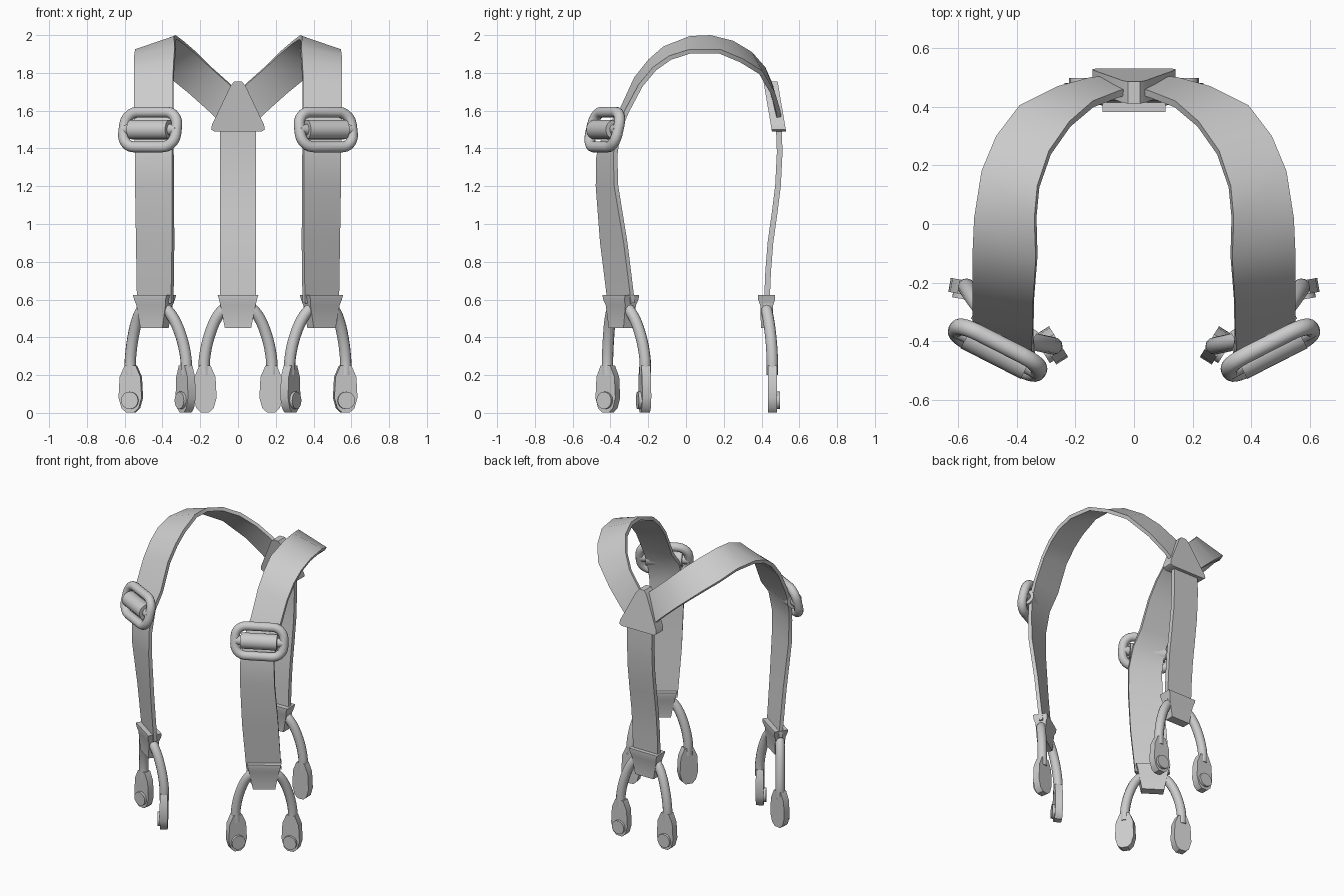
import bpy, bmesh, math
from mathutils import Vector, Matrix

if "Cube" in bpy.data.objects:
    bpy.data.objects.remove(bpy.data.objects["Cube"])

GREY = bpy.data.materials.new("grey")
GREY.diffuse_color = (0.6, 0.6, 0.6, 1)
GREY.use_nodes = True
GREY.node_tree.nodes["Principled BSDF"].inputs["Base Color"].default_value = GREY.diffuse_color
MIRROR_X = Matrix.Scale(-1, 4, (1, 0, 0))


def loft(name, rings, matrix=Matrix(), closed=False):
    """Skin a list of point rings into a solid object."""
    bm = bmesh.new()
    loops = [[bm.verts.new(matrix @ Vector(p)) for p in r] for r in rings]
    n = len(loops[0])
    for a, b in zip(loops, loops[1:] + loops[:1] if closed else loops[1:]):
        for i in range(n):
            j = (i + 1) % n
            bm.faces.new((a[i], a[j], b[j], b[i]))
    if not closed:
        bm.faces.new(loops[0])
        bm.faces.new(loops[-1])
    bmesh.ops.recalc_face_normals(bm, faces=bm.faces)
    me = bpy.data.meshes.new(name)
    bm.to_mesh(me)
    bm.free()
    me.materials.append(GREY)
    ob = bpy.data.objects.new(name, me)
    bpy.context.collection.objects.link(ob)
    bpy.ops.object.select_all(action='DESELECT')
    ob.select_set(True)
    bpy.context.view_layer.objects.active = ob
    bpy.ops.object.shade_smooth_by_angle(angle=math.radians(35))
    return ob


def tube(name, path, radius, matrix=Matrix(), closed=False, sides=12):
    """Sweep a circle along a path lying roughly in the local xz plane."""
    pts = [Vector(p) for p in path]
    rings = []
    for i, p in enumerate(pts):
        if closed:
            t = pts[(i + 1) % len(pts)] - pts[i - 1]
        else:
            t = pts[min(i + 1, len(pts) - 1)] - pts[max(i - 1, 0)]
        side = t.cross(Vector((0, 1, 0))).normalized()
        up = side.cross(t).normalized()
        rings.append([p + radius * (math.cos(a) * side + math.sin(a) * up)
                      for a in (2 * math.pi * k / sides for k in range(sides))])
    return loft(name, rings, matrix, closed)


def strap(name, edges, thickness, matrix=Matrix()):
    """Flat band between pairs of inner and outer edge points."""
    e = [(Vector(a), Vector(b)) for a, b in edges]
    mid = [(a + b) / 2 for a, b in e]
    rings = []
    for i, (a, b) in enumerate(e):
        t = mid[min(i + 1, len(e) - 1)] - mid[max(i - 1, 0)]
        n = (b - a).cross(t).normalized() * thickness
        rings.append([a, b, b - n, a - n])
    return loft(name, rings, matrix)


def smooth_path(pts, steps=4):
    """Catmull-Rom interpolation through points."""
    p = [Vector(q) for q in pts]
    p = [2 * p[0] - p[1]] + p + [2 * p[-1] - p[-2]]
    out = []
    for a, b, c, d in zip(p, p[1:], p[2:], p[3:]):
        for k in range(steps):
            t = k / steps
            out.append(0.5 * (2 * b + (c - a) * t + (2 * a - 5 * b + 4 * c - d) * t * t
                              + (3 * b - a - 3 * c + d) * t ** 3))
    return out + [p[-2]]


def clip(name, matrix, bend, flare):
    """Tapered strap end with two wire legs, paddles and buttons; local +y faces out."""
    body = [(0.45, 0.07, 0.03), (0.57, 0.093, 0.034), (0.6, 0.1, 0.045), (0.625, 0.108, 0.045)]
    loft(name + "_body", [[(-w, -d, z), (w, -d, z), (w, d, z), (-w, d, z)]
                          for z, w, d in body], matrix)
    for s, label in ((-1, "_left"), (1, "_right")):
        # wire leg
        leg = [(0.03, 0, 0.56), (0.08, 0, 0.545), (0.125, bend * .4, 0.48),
               (0.16, bend * .8, 0.38), (0.178, bend, 0.28), (0.178, bend, 0.2)]
        tube(name + label + "_leg", smooth_path([(s * x, y, z) for x, y, z in leg]), 0.03, matrix)
        # paddle and button
        m = matrix @ Matrix.Translation((s * 0.175, bend, 0)) @ Matrix.Rotation(-s * flare, 4, 'Z')
        half = [(0.022, 0.003), (0.046, 0.025), (0.062, 0.08), (0.056, 0.19), (0.03, 0.25)]
        outline = half + [(-x, z) for x, z in reversed(half)]
        loft(name + label + "_paddle", [[(x, y, z) for x, z in outline] for y in (-.024, .024)], m)
        ring = [(math.cos(k * math.pi / 8), math.sin(k * math.pi / 8)) for k in range(16)]
        loft(name + label + "_button", [[(0.046 * c, y, 0.066 + 0.046 * d) for c, d in ring]
                                        for y in (0.02, 0.04)], m)


# Shoulder strap edges: (inner edge, outer edge) from front clip over to the back
SHOULDER = [
    ((.355, -.415, .58), (.535, -.29, .58)), ((.35, -.455, .9), (.54, -.33, .9)),
    ((.35, -.478, 1.2), (.545, -.38, 1.2)), ((.35, -.475, 1.36), (.545, -.385, 1.36)),
    ((.35, -.435, 1.5), (.55, -.37, 1.49)), ((.345, -.355, 1.6), (.55, -.325, 1.6)),
    ((.345, -.275, 1.775), (.55, -.25, 1.74)), ((.34, -.2, 1.87), (.55, -.175, 1.83)),
    ((.335, -.12, 1.94), (.55, -.09, 1.89)), ((.34, .02, 1.995), (.545, .02, 1.925)),
    ((.33, .13, 2.0), (.52, .18, 1.925)), ((.29, .25, 1.97), (.47, .3, 1.875)),
    ((.22, .35, 1.91), (.39, .405, 1.81)), ((.14, .42, 1.83), (.26, .47, 1.7)),
    ((.05, .455, 1.75), (.15, .5, 1.6)), ((.01, .465, 1.71), (.1, .505, 1.55))]

for side, mirror in (("right", Matrix()), ("left", MIRROR_X)):
    strap(side + "_shoulder_strap", SHOULDER, 0.024, mirror)
    clip(side + "_front_clip", mirror @ Matrix.Translation((.442, -.345, 0))
         @ Matrix.Rotation(math.radians(180 + 34), 4, 'Z'), -0.035, math.radians(-24))

    # Adjuster buckle: rounded ring, cross bar and strap roll
    m = (mirror @ Matrix.Translation((.465, -.43, 1.5)) @ Matrix.Rotation(math.radians(27), 4, 'Z')
         @ Matrix.Rotation(math.radians(-14), 4, 'X'))
    ring = []
    for cx, cz, start in ((.085, .025, 0), (-.085, .025, 90), (-.085, -.025, 180), (.085, -.025, 270)):
        for k in range(6):
            a = math.radians(start + 18 * k)
            ring.append((cx + .07 * math.cos(a), 0, cz + .07 * math.sin(a)))
    tube(side + "_buckle_ring", ring, 0.029, m, closed=True)
    tube(side + "_buckle_bar", [(-.16, 0, 0), (.16, 0, 0)], 0.03, m)
    tube(side + "_buckle_strap_roll", [(-.115, 0, 0), (.115, 0, 0)], 0.052, m, sides=16)

# Single back strap
BACK = [(.56, .442), (.75, .45), (.9, .462), (1.05, .483), (1.2, .502), (1.38, .511), (1.55, .505)]
strap("back_strap", [((.095, y, z), (-.095, y, z)) for z, y in BACK], 0.03)
clip("back_clip", Matrix.Translation((0, .427, 0)), 0.03, 0)

# Triangular joining piece
tri = [(-.125, 1.49), (.125, 1.49), (.142, 1.5), (.138, 1.525), (.04, 1.73), (.02, 1.755),
       (-.02, 1.755), (-.04, 1.73), (-.138, 1.525), (-.142, 1.5)]
loft("back_triangle", [[(x, y - (z - 1.49) * 0.17, z) for x, z in tri] for y in (.455, .53)])
